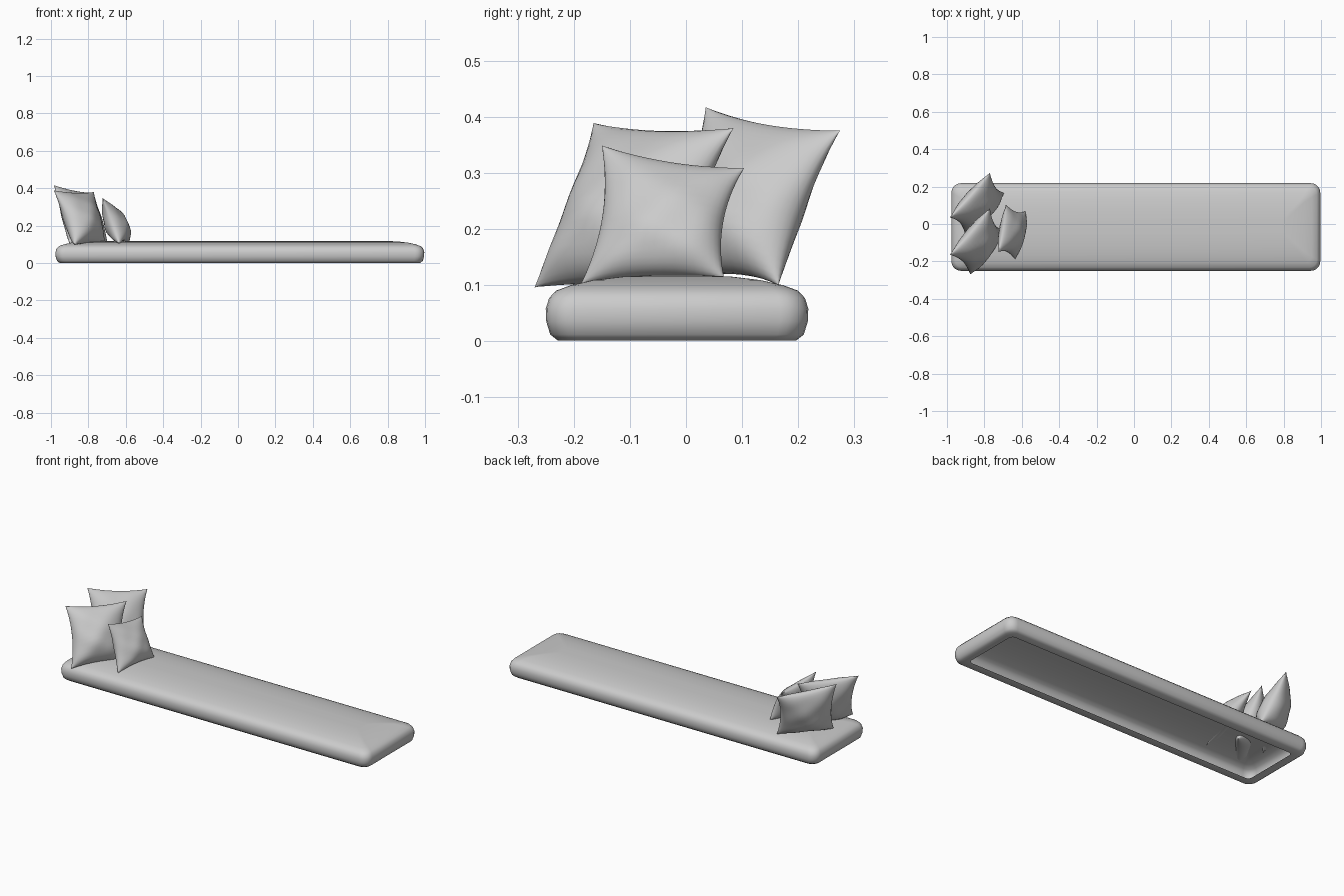
import bpy, math
from mathutils import Vector

if "Cube" in bpy.data.objects:
    bpy.data.objects.remove(bpy.data.objects["Cube"])


def make_object(name, verts, faces, angle):
    mesh = bpy.data.meshes.new(name)
    mesh.from_pydata(verts, [], faces)
    mesh.update()
    ob = bpy.data.objects.new(name, mesh)
    bpy.context.collection.objects.link(ob)
    bpy.ops.object.select_all(action='DESELECT')
    ob.select_set(True)
    bpy.context.view_layer.objects.active = ob
    bpy.ops.object.shade_smooth_by_angle(angle=math.radians(angle))
    return ob


def rounded_ring(inset, z, cx, cy, hx, hy, steps=5):
    r = max(0.05 - inset * 0.4, 0.012)
    hx, hy = hx - inset, hy - inset
    pts = []
    for k, (sx, sy) in enumerate([(1, 1), (-1, 1), (-1, -1), (1, -1)]):
        for i in range(steps + 1):
            a = math.pi / 2 * (k + i / steps)
            pts.append((cx + sx * (hx - r) + r * math.cos(a),
                        cy + sy * (hy - r) + r * math.sin(a), z))
    return pts


# Mattress: shell of stacked rounded rectangles, open underneath inside a rim
profile = [(0.065, 0.004), (0.022, 0.001), (0.008, 0.012), (0.001, 0.035),
           (0.0, 0.058), (0.006, 0.077), (0.018, 0.090), (0.045, 0.100),
           (0.085, 0.109), (0.135, 0.115), (0.19, 0.118)]
verts, faces = [], []
for inset, z in profile:
    verts += rounded_ring(inset, z, 0.01, -0.016, 0.986, 0.234)
n = len(verts) // len(profile)
for j in range(len(profile) - 1):
    for i in range(n):
        a, b = j * n + i, j * n + (i + 1) % n
        faces.append((a, b, b + n, a + n))
faces.append(tuple(range(len(verts) - n, len(verts))))
make_object("mattress", verts, faces, 60)


def pillow(name, tl, tr, bl, br, thick, pinch, sag):
    """Stuffed cushion spanned by four corners, seamed along the border."""
    tl, tr, bl, br = map(Vector, (tl, tr, bl, br))
    normal = (tr - tl).cross(bl - tl).normalized()
    if normal.x < 0:
        normal = -normal
    across = (tr - tl).normalized()
    up = (tl - bl).normalized()
    N = 20
    verts, faces, index = [], [], {}
    for side in (1, -1):
        for j in range(N + 1):
            for i in range(N + 1):
                border = i in (0, N) or j in (0, N)
                if border and (i, j, 1) in index:
                    index[i, j, side] = index[i, j, 1]
                    continue
                # cosine spacing gives denser rows near the seam
                u = -math.cos(math.pi * i / N)
                v = -math.cos(math.pi * j / N)
                s, t = (u + 1) / 2, (v + 1) / 2
                p = bl.lerp(br, s).lerp(tl.lerp(tr, s), t)
                p -= across * u * pinch * (1 - v * v)
                p -= up * v * (pinch * 0.6 if v > 0 else -sag) * (1 - u * u)
                h = ((1 - u * u) * (1 - v * v)) ** 0.55
                h *= thick / 2 * (1 - 0.22 * v)
                # soft creases
                h *= 1 + 0.06 * math.sin(5 * u + 2 * v) * math.sin(6 * v - u)
                index[i, j, side] = len(verts)
                verts.append(p + normal * h * side)
    flip = (br - bl).cross(tl - bl).dot(normal) < 0
    for side in (1, -1):
        for j in range(N):
            for i in range(N):
                f = [index[i, j, side], index[i + 1, j, side],
                     index[i + 1, j + 1, side], index[i, j + 1, side]]
                if (side < 0) != flip:
                    f.reverse()
                faces.append(f)
    return make_object(name, verts, faces, 70)


# Three cushions leaning at the left end
pillow("rear_pillow", (-0.985, 0.035, 0.417), (-0.77, 0.275, 0.376),
       (-0.90, -0.06, 0.10), (-0.695, 0.165, 0.10), 0.15, 0.022, -0.025)
pillow("front_pillow", (-0.985, -0.165, 0.389), (-0.77, 0.085, 0.380),
       (-0.875, -0.27, 0.096), (-0.71, -0.03, 0.096), 0.16, 0.022, -0.015)
pillow("small_pillow", (-0.725, -0.15, 0.349), (-0.685, 0.104, 0.309),
       (-0.635, -0.187, 0.103), (-0.58, 0.068, 0.112), 0.12, 0.020, -0.012)
